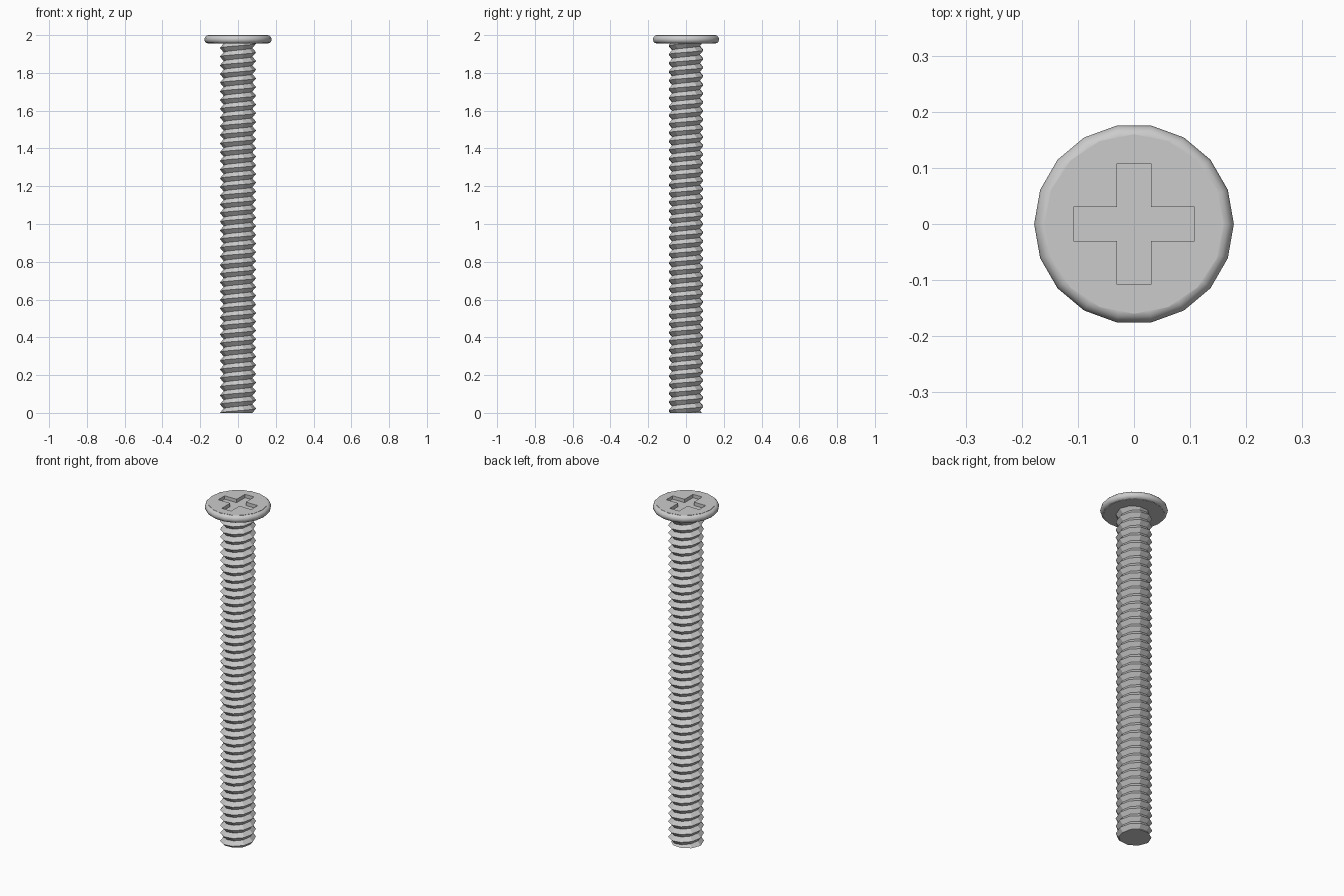
import bpy, bmesh, math

cube = bpy.data.objects.get("Cube")
if cube:
    bpy.data.objects.remove(cube, do_unlink=True)

# One plain metal colour
steel = bpy.data.materials.new("light_grey_steel")
steel.use_nodes = True
grey = (0.6, 0.6, 0.6, 1)
steel.diffuse_color = grey
steel.node_tree.nodes["Principled BSDF"].inputs["Base Color"].default_value = grey

TOP = 2.0
HEAD_BOTTOM = 1.955


def mesh_object(name, bm):
    bmesh.ops.recalc_face_normals(bm, faces=bm.faces)
    mesh = bpy.data.meshes.new(name)
    bm.to_mesh(mesh)
    bm.free()
    mesh.materials.append(steel)
    obj = bpy.data.objects.new(name, mesh)
    bpy.context.collection.objects.link(obj)
    return obj


def threaded_shaft(root, crest, pitch, sides):
    """Helical V thread, trimmed flat at the tip and inside the head."""
    bm = bmesh.new()
    start = -2 * pitch
    steps = int((TOP - start) / pitch + 2) * sides
    roots, crests = [], []
    for i in range(steps):
        a = 2 * math.pi * i / sides
        z = start + pitch * i / sides
        c, s = math.cos(a), math.sin(a)
        roots.append(bm.verts.new((root * c, root * s, z)))
        crests.append(bm.verts.new((crest * c, crest * s, z + pitch / 2)))
    for i in range(steps - sides - 1):
        j = i + 1
        bm.faces.new((roots[i], roots[j], crests[j], crests[i]))
        bm.faces.new((crests[i], crests[j], roots[j + sides], roots[i + sides]))
    for z, up in ((0, -1), (HEAD_BOTTOM + 0.01, 1)):
        cut = bmesh.ops.bisect_plane(
            bm, geom=bm.verts[:] + bm.edges[:] + bm.faces[:], dist=1e-6,
            plane_co=(0, 0, z), plane_no=(0, 0, up), clear_outer=True)
        rim = [e for e in cut["geom_cut"] if isinstance(e, bmesh.types.BMEdge)]
        bmesh.ops.contextual_create(bm, geom=rim)
    loose = [v for v in bm.verts if not v.link_faces]
    bmesh.ops.delete(bm, geom=loose, context="VERTS")
    return mesh_object("threaded_shaft", bm)


def cross_cutter(length, width, depth):
    """Plus-shaped prism for the driver recess."""
    bm = bmesh.new()
    points = []
    for k in range(4):
        c, s = round(math.cos(k * math.pi / 2)), round(math.sin(k * math.pi / 2))
        for x, y in ((length, -width), (length, width), (width, width)):
            points.append(bm.verts.new((c * x - s * y, s * x + c * y, TOP - depth)))
    base = bm.faces.new(points)
    grown = bmesh.ops.extrude_face_region(bm, geom=[base])["geom"]
    bmesh.ops.translate(bm, vec=(0, 0, depth + 0.05),
                        verts=[v for v in grown if isinstance(v, bmesh.types.BMVert)])
    return mesh_object("recess_cutter", bm)


threaded_shaft(root=0.076, crest=0.096, pitch=0.046, sides=10)

# Flat head with a cross recess
bpy.ops.mesh.primitive_cylinder_add(
    vertices=16, radius=0.16, depth=TOP - HEAD_BOTTOM,
    location=(0, 0, (TOP + HEAD_BOTTOM) / 2))
head = bpy.context.object
head.name = "head_disc"
head.data.materials.append(steel)
cutter = cross_cutter(length=0.108, width=0.03, depth=0.02)
cutter.hide_render = True
cut = head.modifiers.new("recess", "BOOLEAN")
cut.operation = "DIFFERENCE"
cut.solver = "EXACT"
cut.object = cutter
bpy.ops.object.modifier_apply(modifier=cut.name)
bpy.data.objects.remove(cutter, do_unlink=True)

# Rounded rim around the head
bpy.ops.mesh.primitive_torus_add(
    major_segments=18, minor_segments=12, major_radius=0.156,
    minor_radius=0.022, location=(0, 0, (TOP + HEAD_BOTTOM) / 2))
rim = bpy.context.object
rim.name = "head_rim"
rim.data.materials.append(steel)
bpy.ops.object.shade_smooth_by_angle(angle=math.radians(40))
